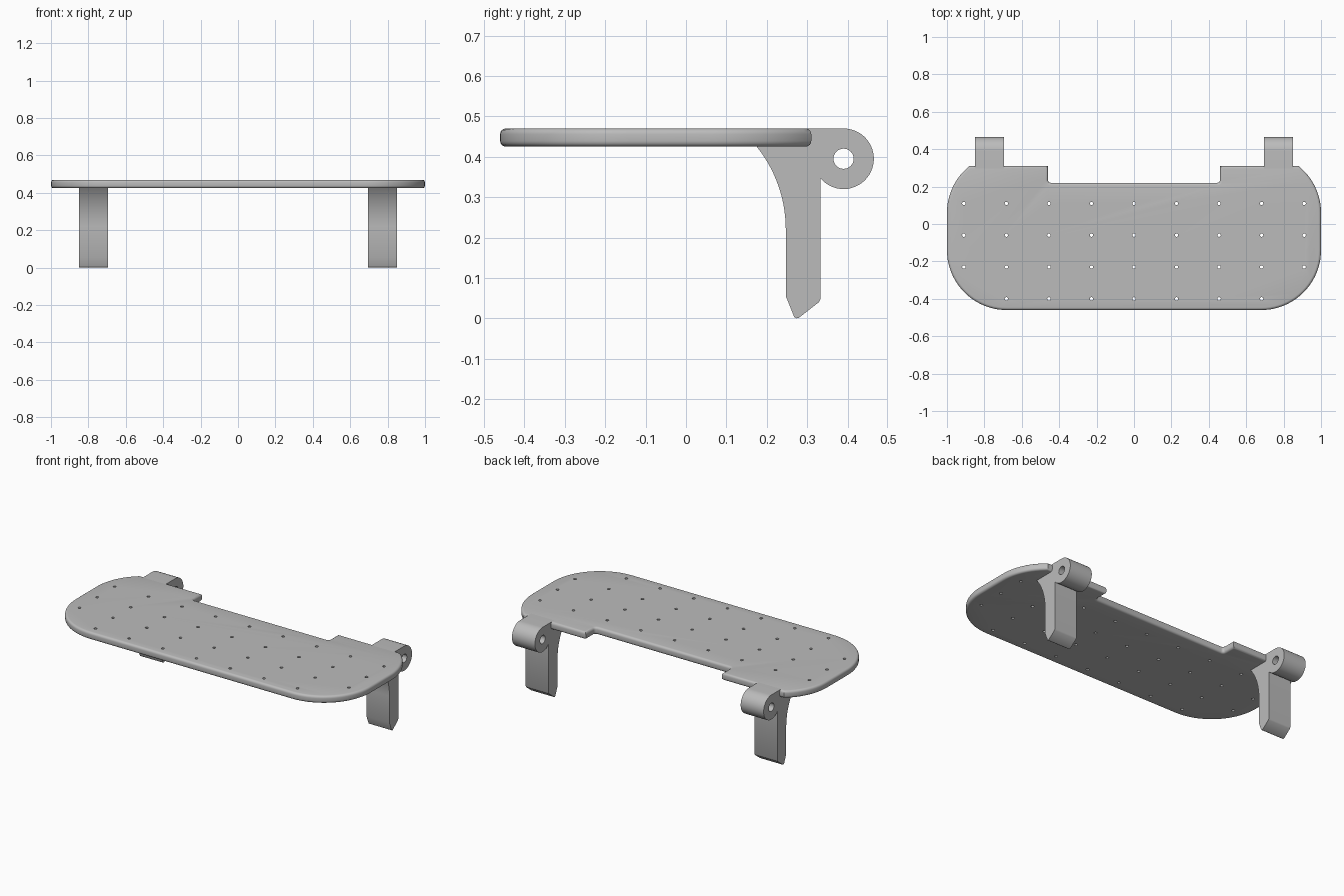
import bpy, bmesh
from math import sin, cos, radians
from mathutils import Matrix, Vector

cube = bpy.data.objects.get("Cube")
if cube:
    bpy.data.objects.remove(cube)

# One plain grey material
grey = bpy.data.materials.new("light_grey")
grey.use_nodes = True
colour = (0.5, 0.5, 0.5, 1)
grey.diffuse_color = colour
grey.node_tree.nodes["Principled BSDF"].inputs["Base Color"].default_value = colour


def arc(cx, cy, r, start, end, steps):
    """Points along a circular arc, angles in degrees."""
    angles = [radians(start + (end - start) * i / steps) for i in range(steps + 1)]
    return [(cx + r * cos(a), cy + r * sin(a)) for a in angles]


def add_object(name, bm):
    bmesh.ops.recalc_face_normals(bm, faces=bm.faces)
    mesh = bpy.data.meshes.new(name)
    bm.to_mesh(mesh)
    bm.free()
    mesh.materials.append(grey)
    obj = bpy.data.objects.new(name, mesh)
    bpy.context.collection.objects.link(obj)
    return obj


def extruded(points, direction):
    """Solid made by sweeping a closed outline along a direction."""
    bm = bmesh.new()
    face = bm.faces.new([bm.verts.new(p) for p in points])
    swept = bmesh.ops.extrude_face_region(bm, geom=[face], use_keep_orig=True)
    verts = [g for g in swept["geom"] if isinstance(g, bmesh.types.BMVert)]
    bmesh.ops.translate(bm, verts=verts, vec=direction)
    bmesh.ops.recalc_face_normals(bm, faces=bm.faces)
    return bm


def drill(obj, holes, radius, depth, sides, rotation=Matrix()):
    """Cut round holes through an object."""
    bm = bmesh.new()
    for place in holes:
        bmesh.ops.create_cone(bm, cap_ends=True, segments=sides, radius1=radius,
                              radius2=radius, depth=depth,
                              matrix=Matrix.Translation(place) @ rotation)
    cutter = add_object("hole_cutter", bm)
    cutter.hide_render = True
    cut = obj.modifiers.new("holes", 'BOOLEAN')
    cut.operation = 'DIFFERENCE'
    cut.solver = 'EXACT'
    cut.object = cutter
    bpy.context.view_layer.objects.active = obj
    bpy.ops.object.modifier_apply(modifier=cut.name)
    bpy.data.objects.remove(cutter)


def smooth(obj):
    bpy.ops.object.select_all(action='DESELECT')
    obj.select_set(True)
    bpy.context.view_layer.objects.active = obj
    bpy.ops.object.shade_smooth_by_angle(angle=radians(30))


# Shelf plate: rounded ends, straight back with a shallow notch
BOTTOM, TOP = 0.425, 0.47
half = arc(0.68, -0.14, 0.32, -90, 0, 20) + arc(0.68, 0.06, 0.32, 0, 51.4, 12)
half += [(0.46, 0.31)] + arc(0.445, 0.235, 0.015, 0, -90, 4)
outline = half + [(-x, y) for x, y in reversed(half)]
bm = extruded([(x, y, BOTTOM) for x, y in outline], (0, 0, TOP - BOTTOM))
rim = [e for e in bm.edges if abs(e.verts[0].co.z - e.verts[1].co.z) < 0.001]
bmesh.ops.bevel(bm, geom=rim, offset=0.014, segments=4, profile=0.5, affect='EDGES')
plate = add_object("shelf_plate", bm)

# Drain holes in a regular grid, without the two front corners
holes = [Vector((i * 0.2275, -0.4 + j * 0.17, 0.4475))
         for i in range(-4, 5) for j in range(4) if j or abs(i) < 4]
drill(plate, holes, 0.009, 0.1, 12)
smooth(plate)

# Hinge brackets: leg with a curved front, chisel tip and a round eye
eye = (0.39, 0.395)
profile = [(0.175, 0.44), (0.28, 0.44), (0.28, TOP)]
profile += arc(*eye, 0.075, 90, -139, 32)
profile += [(0.333, 0.048), (0.329, 0.04), (0.279, 0.001), (0.273, 0),
            (0.268, 0.003), (0.247, 0.055)]
profile += arc(-0.081, 0.22, 0.328, 0, 38.7, 14)
for side, x in (("left", 0.695), ("right", -0.85)):
    bm = extruded([(x, y, z) for y, z in profile], (0.155, 0, 0))
    bracket = add_object(side + "_bracket", bm)
    drill(bracket, [Vector((x + 0.0775, *eye))], 0.025, 0.4, 32,
          Matrix.Rotation(radians(90), 4, 'Y'))
    smooth(bracket)
